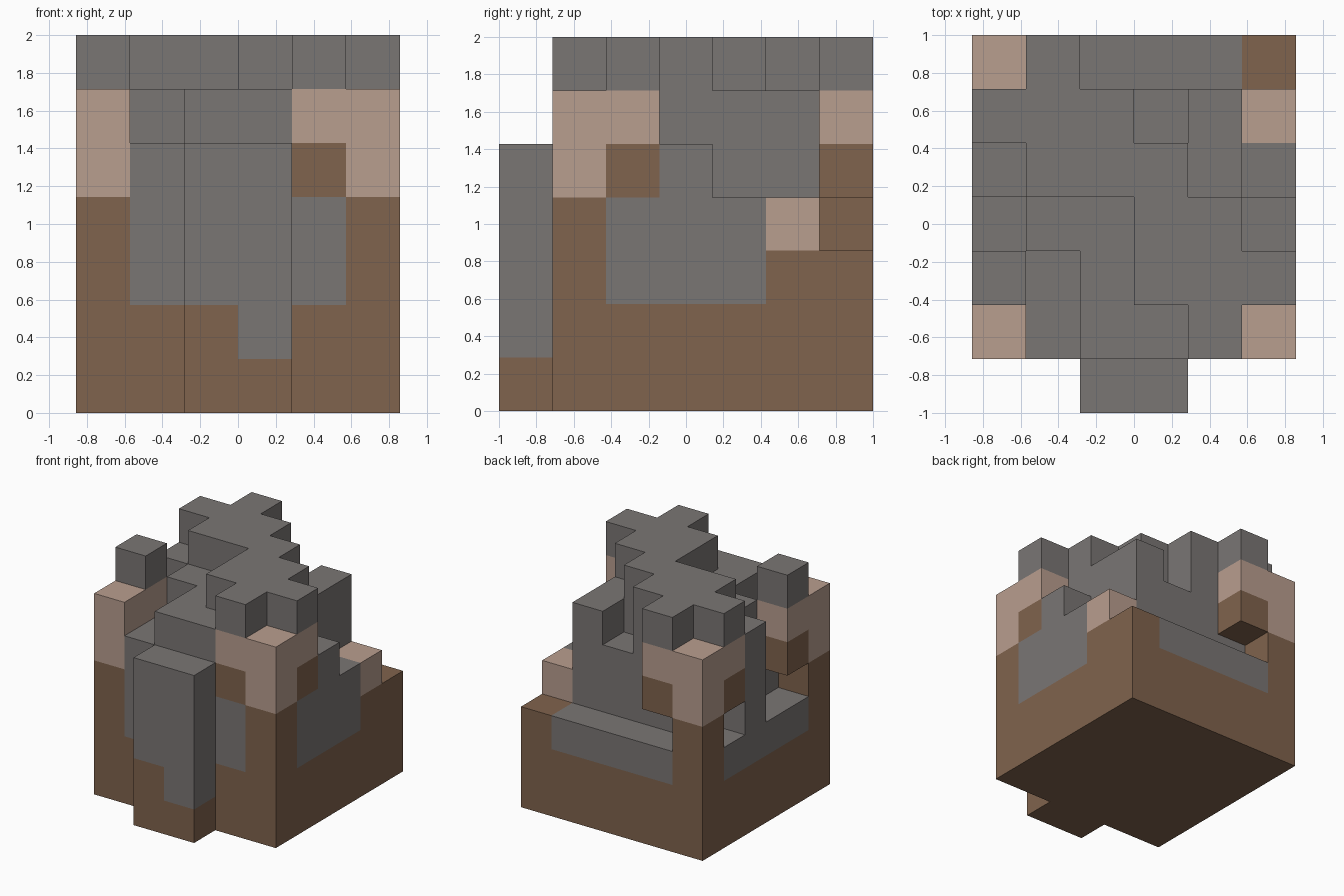
import bpy, bmesh
from itertools import product

cube = bpy.data.objects.get("Cube")
if cube:
    bpy.data.objects.remove(cube, do_unlink=True)

UNIT = 2 / 7


def make_material(name, rgb):
    mat = bpy.data.materials.new(name)
    mat.use_nodes = True
    color = (*rgb, 1)
    mat.diffuse_color = color
    bsdf = next(n for n in mat.node_tree.nodes if n.type == 'BSDF_PRINCIPLED')
    bsdf.inputs["Base Color"].default_value = color
    bsdf.inputs["Roughness"].default_value = 0.9
    return mat


MATERIALS = {
    "stone": make_material("grey stone", (0.195, 0.181, 0.175)),
    "earth": make_material("brown earth", (0.216, 0.125, 0.074)),
    "clay": make_material("pale clay", (0.485, 0.342, 0.275)),
}
cells = {}  # block position -> (part name, material key)


def fill(part, mat, xs, ys, zs):
    """Fill a box of blocks; later boxes replace earlier ones."""
    for pos in product(range(*xs), range(*ys), range(*zs)):
        cells[pos] = (part, mat)


# Earth base with a stone band let into each side
fill("earth_base", "earth", (0, 6), (1, 7), (0, 3))
fill("stone_band", "stone", (1, 5), (1, 7), (2, 3))
fill("stone_band", "stone", (0, 1), (2, 6), (2, 3))
fill("stone_band", "stone", (5, 6), (2, 5), (2, 3))

# Stepped stone core: column heights, one row per depth, front to back
ROWS = ("656676", "756777", "366775", "677764", "777564", "673333")
for row, heights in enumerate(ROWS):
    for x, h in enumerate(heights):
        fill("stone_core", "stone", (x, x + 1), (row + 1, row + 2), (3, int(h)))

# Front buttress with an earth foot
fill("front_buttress", "stone", (2, 4), (0, 1), (1, 5))
fill("buttress_foot", "earth", (2, 4), (0, 1), (0, 1))
fill("buttress_foot", "earth", (2, 3), (0, 1), (1, 2))


# Corner towers: earth shaft, clay cap, and bracket blocks beside the cap
def tower(name, x, y, brackets):
    fill(name + "_shaft", "earth", (x, x + 1), (y, y + 1), (3, 4))
    fill(name + "_cap", "clay", (x, x + 1), (y, y + 1), (4, 6))
    for bx, by, floating in brackets:
        fill(name + "_bracket", "earth", (bx, bx + 1), (by, by + 1), (4, 5))
        fill(name + "_cap", "clay", (bx, bx + 1), (by, by + 1), (5, 6))
        if floating:
            cells.pop((bx, by, 3), None)


tower("front_right_tower", 0, 1, [(0, 2, True)])
tower("front_left_tower", 5, 1, [(4, 1, False), (5, 2, False)])
tower("back_right_tower", 0, 6, [(1, 6, True), (0, 5, True)])

# Broken remnant of the fourth tower
fill("back_left_remnant", "clay", (5, 6), (5, 6), (3, 4))


def build_part(part, mat):
    """Make one object from the exposed block faces of a part."""
    bm = bmesh.new()
    for pos, owner in cells.items():
        if owner != (part, mat):
            continue
        for axis, side in product(range(3), (0, 1)):
            neighbour = list(pos)
            neighbour[axis] += 2 * side - 1
            if tuple(neighbour) in cells:
                continue
            u, v = (axis + 1) % 3, (axis + 2) % 3
            corners = []
            for a, b in ((0, 0), (1, 0), (1, 1), (0, 1)):
                c = list(pos)
                c[axis] += side
                c[u] += a
                c[v] += b
                corners.append(bm.verts.new(((c[0] - 3) * UNIT,
                                             (c[1] - 3.5) * UNIT,
                                             c[2] * UNIT)))
            bm.faces.new(corners if side else corners[::-1])
    if not bm.faces:
        bm.free()
        return
    bmesh.ops.remove_doubles(bm, verts=bm.verts, dist=0.001)
    bmesh.ops.dissolve_limit(bm, angle_limit=0.01, verts=bm.verts, edges=bm.edges)
    mesh = bpy.data.meshes.new(part)
    bm.to_mesh(mesh)
    bm.free()
    mesh.materials.append(MATERIALS[mat])
    bpy.context.collection.objects.link(bpy.data.objects.new(part, mesh))


for part, mat in sorted(set(cells.values())):
    build_part(part, mat)
